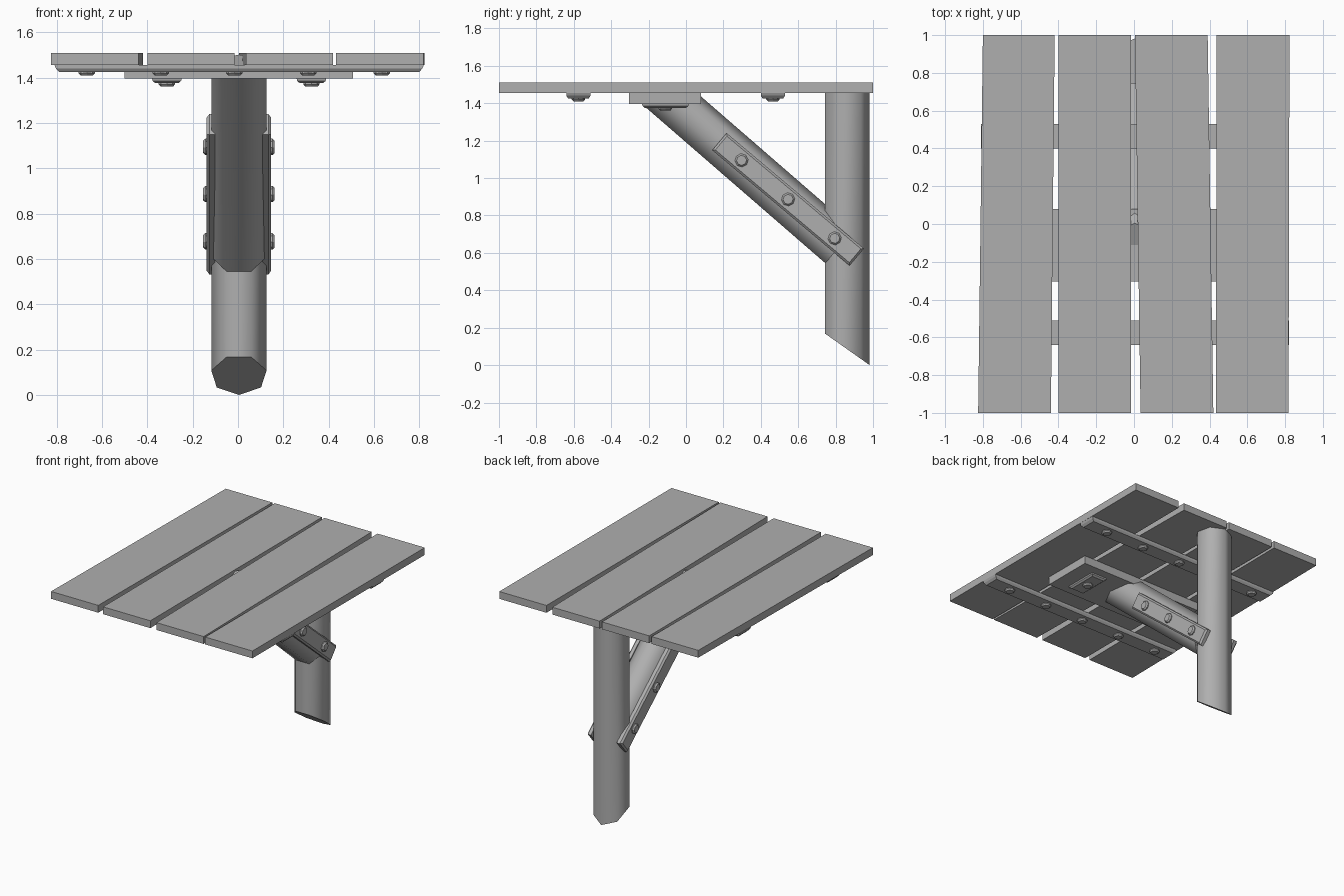
import bpy, bmesh, math
from mathutils import Vector, Matrix

if "Cube" in bpy.data.objects:
    bpy.data.objects.remove(bpy.data.objects["Cube"])

CX = 0.004  # slight sideways offset of post and brace

# Dark grey for every part
grey = bpy.data.materials.new("dark_grey")
grey.diffuse_color = (0.43, 0.43, 0.43, 1)
grey.use_nodes = True
grey.node_tree.nodes["Principled BSDF"].inputs["Base Color"].default_value = grey.diffuse_color


def finish(name, bm, smooth=None):
    bmesh.ops.recalc_face_normals(bm, faces=bm.faces[:])
    mesh = bpy.data.meshes.new(name)
    bm.to_mesh(mesh)
    bm.free()
    mesh.materials.append(grey)
    ob = bpy.data.objects.new(name, mesh)
    bpy.context.collection.objects.link(ob)
    if smooth:
        bpy.ops.object.select_all(action='DESELECT')
        ob.select_set(True)
        bpy.context.view_layer.objects.active = ob
        bpy.ops.object.shade_smooth_by_angle(angle=math.radians(smooth))
    return ob


def loft(name, rings, smooth=None):
    """Skin a stack of equal-sized rings and cap both ends."""
    bm = bmesh.new()
    vs = [[bm.verts.new(p) for p in ring] for ring in rings]
    n = len(vs[0])
    for a, b in zip(vs, vs[1:]):
        for i in range(n):
            j = (i + 1) % n
            bm.faces.new((a[i], a[j], b[j], b[i]))
    bm.faces.new(vs[0])
    bm.faces.new(vs[-1])
    return finish(name, bm, smooth)


def block(name, mat, length, width, layers):
    """Rectangular block; layers are (height, end inset, side inset)."""
    rings = []
    for h, s, t in layers:
        a, b = length / 2 - s, width / 2 - t
        rings.append([mat @ Vector(p) for p in
                      ((-a, -b, h), (a, -b, h), (a, b, h), (-a, b, h))])
    return loft(name, rings)


def bolt(name, mat, r=0.036, h=0.016):
    rings = [[mat @ Vector((q * math.cos(t), q * math.sin(t), z))
              for t in (math.tau * i / 8 for i in range(8))]
             for q, z in ((r, -0.005), (r, h * 0.4), (r * 0.75, h))]
    return loft(name, rings)


def log(name, centre, axis, back, cuts, r=0.125):
    """Seven-sided log, each end trimmed by a (point, normal) plane."""
    d = axis.normalized()
    u = back.normalized()
    w = d.cross(u)
    rings = []
    for co, n in cuts:
        ring = []
        for i in range(7):
            t = math.tau * i / 7
            p = centre + r * (math.cos(t) * u + math.sin(t) * w)
            ring.append(p + d * ((co - p).dot(n) / d.dot(n)))
        rings.append(ring)
    return loft(name, rings, 53)


# Tabletop planks: x spans at the front and back ends
planks = [((-0.825, -0.44), (-0.80, -0.42)), ((-0.40, -0.015), (-0.40, -0.015)),
          ((0.035, 0.42), (0.005, 0.39)), ((0.433, 0.818), (0.438, 0.823))]
for i, (f, b) in enumerate(planks):
    loft(f"plank_{i + 1}",
         [[(f[0], -1, z), (f[1], -1, z), (b[1], 1, z), (b[0], 1, z)]
          for z in (1.456, 1.51)])

# Battens under the planks, with bolts
flip = Matrix.Rotation(math.pi, 4, 'X')
for side, y in (("front", -0.575), ("back", 0.465)):
    block(f"{side}_batten", Matrix.Translation((0.005, y, 1.456)) @ flip,
          1.63, 0.13, [(0, 0, 0), (0.015, 0.006, 0), (0.03, 0.02, 0.01)])
    for i in range(5):
        bolt(f"{side}_batten_bolt_{i + 1}",
             Matrix.Translation((-0.667 + 0.3255 * i, y, 1.426)) @ flip)

# Centre plate with two small bolted cleats
block("centre_plate", Matrix.Translation((0.003, -0.113, 1.456)) @ flip,
      1.01, 0.385, [(0, 0, 0), (0.06, 0, 0)])
for s in (-1, 1):
    x = 0.005 + s * 0.319
    block(f"cleat_{s}", Matrix.Translation((x, -0.11, 1.396)) @ flip,
          0.13, 0.25, [(0, 0, 0), (0.01, 0.002, 0.002), (0.02, 0.014, 0.014)])
    bolt(f"cleat_bolt_{s}", Matrix.Translation((x, -0.11, 1.377)) @ flip)

# Post with slanted foot
log("post", Vector((CX, 0.857, 0)), Vector((0, 0, 1)), Vector((0, 1, 0)),
    [(Vector((0, 0.982, 0)), Vector((0, 0.168, 0.238))),
     (Vector((0, 0, 1.456)), Vector((0, 0, 1)))])

# Diagonal brace: vertex edge up and back, flat side down and forward
d = Vector((0, 0.755, -0.655)).normalized()
up = Vector((0, -d.z, d.y))
low = Vector((CX, 0.745, 0.545))
log("brace", low + up * 0.1126, d, up,
    [(Vector((0, -0.25, 1.40)), Vector((0, -0.10, 0.25))), (low, d)])

# Side straps joining brace and post, with bolts
e = Vector((0, 0.734, -0.617)).normalized()
for s in (-1, 1):
    nx = Vector((s, 0, 0))
    rot = Matrix((e, nx.cross(e), nx)).transposed().to_4x4()

    def at(y, z, depth):
        return Matrix.Translation((CX + s * depth, y, z)) @ rot

    block(f"strap_{s}", at(0.546, 0.886, 0.105), 0.96, 0.12,
          [(0, 0, 0), (0.025, 0, 0), (0.037, 0.012, 0.012)])
    for i in range(3):
        bolt(f"strap_bolt_{s}_{i + 1}",
             at(0.297 + 0.249 * i, 1.095 - 0.2085 * i, 0.142))
